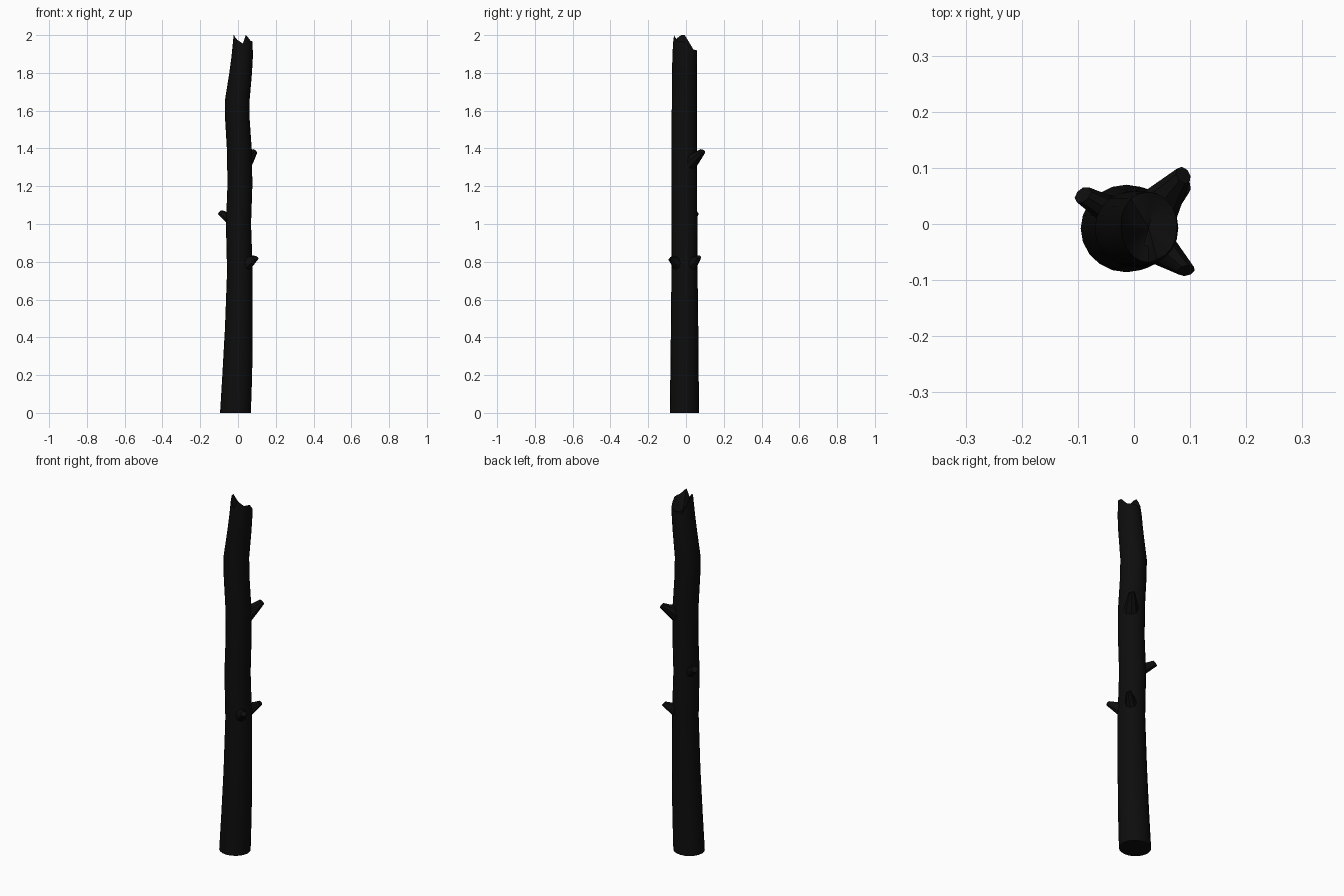
import bpy, bmesh, random
from math import sin, cos, pi, radians
from mathutils import Vector

if "Cube" in bpy.data.objects:
    bpy.data.objects.remove(bpy.data.objects["Cube"])

random.seed(4)
bark = bpy.data.materials.new("charred_bark")
bark.diffuse_color = (0.004, 0.004, 0.004, 1)
bark.use_nodes = True
bark.node_tree.nodes["Principled BSDF"].inputs["Base Color"].default_value = bark.diffuse_color
SIDES = 20


def finish(name, bm):
    bmesh.ops.recalc_face_normals(bm, faces=bm.faces)
    me = bpy.data.meshes.new(name)
    bm.to_mesh(me)
    bm.free()
    ob = bpy.data.objects.new(name, me)
    bpy.context.collection.objects.link(ob)
    me.materials.append(bark)
    bpy.ops.object.select_all(action='DESELECT')
    ob.select_set(True)
    bpy.context.view_layer.objects.active = ob
    bpy.ops.object.shade_smooth_by_angle(angle=radians(40))
    return ob


def bridge(bm, a, b):
    n = len(a)
    for i in range(n):
        bm.faces.new((a[i], a[(i + 1) % n], b[(i + 1) % n], b[i]))


def lerp_table(table, t):
    for (t0, v0), (t1, v1) in zip(table, table[1:]):
        if t <= t1:
            return v0 + (v1 - v0) * (t - t0) / (t1 - t0)
    return table[-1][1]


# Trunk: z, left x, right x, front y, back y
sections = [
    (0.00, -0.095, 0.068, -0.086, 0.070),
    (0.20, -0.083, 0.075, -0.083, 0.067),
    (0.45, -0.069, 0.078, -0.080, 0.065),
    (0.75, -0.058, 0.078, -0.077, 0.061),
    (1.00, -0.064, 0.069, -0.076, 0.060),
    (1.20, -0.056, 0.076, -0.076, 0.058),
    (1.38, -0.058, 0.074, -0.076, 0.058),
    (1.55, -0.068, 0.062, -0.076, 0.058),
    (1.65, -0.070, 0.061, -0.075, 0.058),
    (1.80, -0.046, 0.074, -0.074, 0.058),
    (1.89, -0.034, 0.079, -0.072, 0.058),
]
# Height of the broken rim around the top (degrees, z)
rim_z = [(0, 1.965), (36, 1.925), (90, 1.918), (126, 1.91), (150, 1.95),
         (180, 2.0), (198, 2.0), (234, 1.975), (270, 1.955), (288, 2.0),
         (306, 1.985), (324, 1.97), (360, 1.965)]

bm = bmesh.new()
rings = []
for z, x0, x1, y0, y1 in sections:
    rings.append([bm.verts.new(((x0 + x1) / 2 + (x1 - x0) / 2 * cos(2 * pi * i / SIDES),
                                (y0 + y1) / 2 + (y1 - y0) / 2 * sin(2 * pi * i / SIDES), z))
                  for i in range(SIDES)])
rim, inner = [], []
for i in range(SIDES):
    a = 2 * pi * i / SIDES
    z = lerp_table(rim_z, 360 * i / SIDES)
    k = 1 - (z - 1.9) * 0.9
    rim.append(bm.verts.new((0.026 + 0.054 * k * cos(a), -0.007 + 0.065 * k * sin(a), z)))
    inner.append(bm.verts.new((0.026 + 0.028 * cos(a), -0.007 + 0.033 * sin(a),
                               1.90 + (z - 1.9) * 0.45 + random.uniform(-0.008, 0.008))))
rings += [rim, inner]
for a, b in zip(rings, rings[1:]):
    bridge(bm, a, b)
bm.faces.new(rings[0])
centre = bm.verts.new((0.026, -0.007, 1.905))
for i in range(SIDES):
    bm.faces.new((inner[i], inner[(i + 1) % SIDES], centre))
finish("trunk", bm)


# Broken branch stubs: flared base sunk in the trunk, tapering to a slanted end
def stub(name, base, tip, base_w, base_h, tip_r, slant, n=8):
    bm = bmesh.new()
    base, tip = Vector(base), Vector(tip)
    out = (tip - base)
    side = Vector((-out.y, out.x, 0)).normalized()
    up = side.cross(out).normalized()
    if up.z < 0:
        up = -up
    rings = []
    for t in (0, 0.55, 1):
        w = base_w + (tip_r - base_w) * t
        h = base_h + (tip_r - base_h) * t ** 0.8
        u = Vector((0, 0, 1)).lerp(up, t)
        c = base.lerp(tip, t)
        rings.append([bm.verts.new(c + side * w * cos(2 * pi * i / n)
                                   + u * h * sin(2 * pi * i / n)
                                   + out.normalized() * slant * t * cos(2 * pi * i / n + 0.6))
                      for i in range(n)])
    for a, b in zip(rings, rings[1:]):
        bridge(bm, a, b)
    bm.faces.new(rings[0])
    bm.faces.new(rings[-1])
    finish(name, bm)


stub("upper_stub", (0.042, 0.028, 1.325), (0.088, 0.087, 1.385), 0.040, 0.052, 0.016, 0.004)
stub("lower_front_stub", (0.045, -0.042, 0.785), (0.093, -0.083, 0.82), 0.032, 0.045, 0.014, 0.008)
stub("lower_back_stub", (0.045, 0.030, 0.785), (0.092, 0.067, 0.825), 0.032, 0.045, 0.013, 0.005)
stub("left_stub", (-0.040, 0.022, 1.02), (-0.091, 0.052, 1.06), 0.026, 0.036, 0.017, 0.004)
